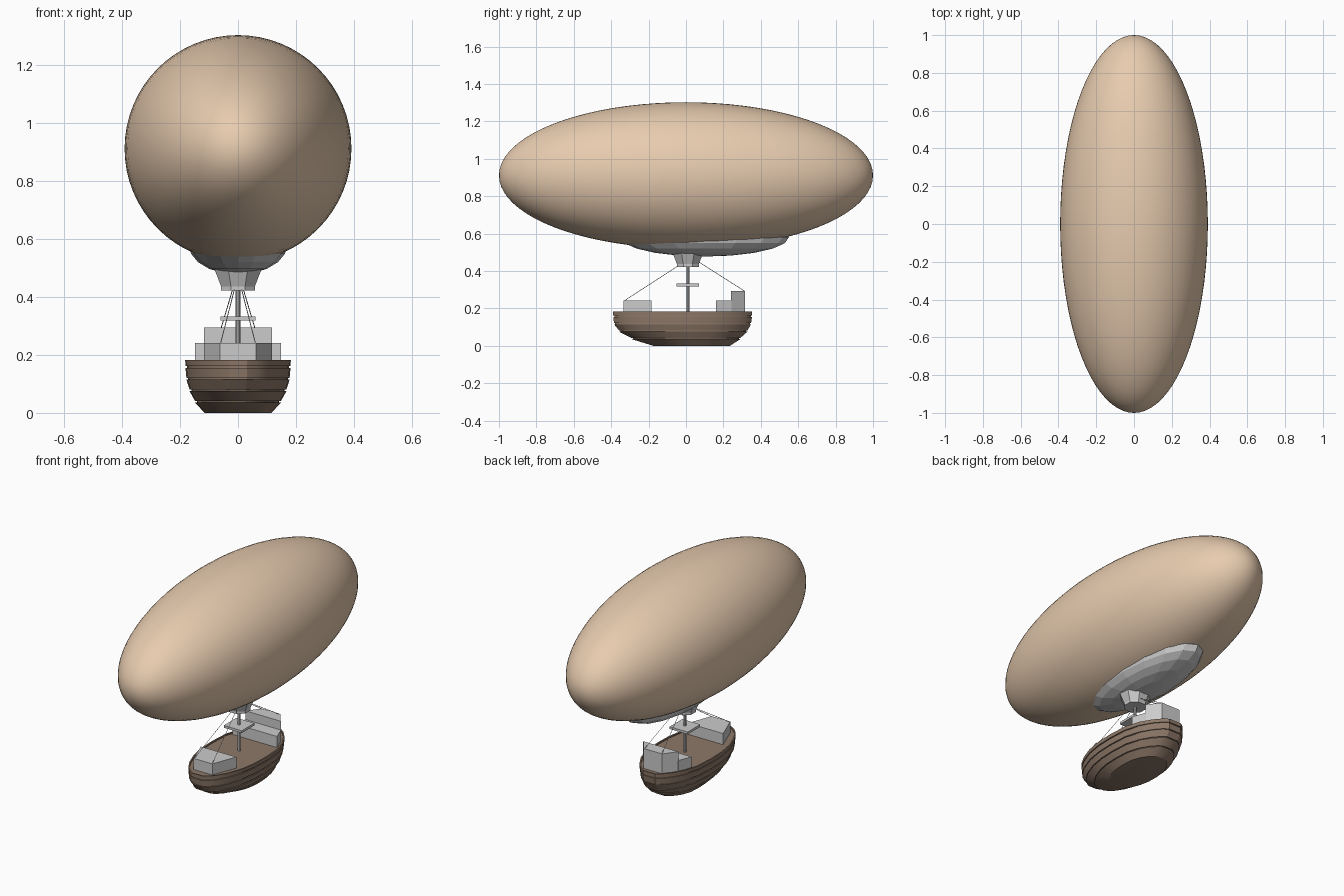
import bpy, bmesh, math
from mathutils import Vector

if "Cube" in bpy.data.objects:
    bpy.data.objects.remove(bpy.data.objects["Cube"])


def material(name, rgb):
    m = bpy.data.materials.new(name)
    m.diffuse_color = (*rgb, 1)
    m.use_nodes = True
    m.node_tree.nodes["Principled BSDF"].inputs["Base Color"].default_value = m.diffuse_color
    return m


TAN = material("canvas", (0.80, 0.60, 0.43))
BROWN = material("wood", (0.27, 0.19, 0.14))


def make(name, bm, mat=None, smooth=None):
    bmesh.ops.recalc_face_normals(bm, faces=bm.faces[:])
    me = bpy.data.meshes.new(name)
    bm.to_mesh(me)
    bm.free()
    ob = bpy.data.objects.new(name, me)
    bpy.context.collection.objects.link(ob)
    if mat:
        me.materials.append(mat)
    if smooth:
        bpy.ops.object.select_all(action='DESELECT')
        ob.select_set(True)
        bpy.context.view_layer.objects.active = ob
        bpy.ops.object.shade_smooth_by_angle(angle=math.radians(smooth))
    return ob


def loft(name, rings, mat=None, smooth=None):
    """Skin between closed rings of equal length, with end caps."""
    bm = bmesh.new()
    vs = [[bm.verts.new(p) for p in r] for r in rings]
    n = len(rings[0])
    for a, b in zip(vs, vs[1:]):
        for i in range(n):
            j = (i + 1) % n
            bm.faces.new((a[i], a[j], b[j], b[i]))
    bm.faces.new(vs[0])
    bm.faces.new(vs[-1])
    return make(name, bm, mat, smooth)


def ellipsoid(name, loc, radii, u, v, axis_y=False, mat=None, smooth=None):
    bm = bmesh.new()
    bmesh.ops.create_uvsphere(bm, u_segments=u, v_segments=v, radius=1)
    for vert in bm.verts:
        x, y, z = vert.co
        if axis_y:
            y, z = -z, y
        vert.co = Vector((x * radii[0], y * radii[1], z * radii[2])) + Vector(loc)
    return make(name, bm, mat, smooth)


def circle(r, z, n, y=0.0, turn=0.0):
    return [(r * math.cos(turn + math.tau * i / n),
             y + r * math.sin(turn + math.tau * i / n), z) for i in range(n)]


def cabin(name, y0, w0, y1, w1, z0, z1):
    """Block whose plan tapers from half width w0 at y0 to w1 at y1."""
    plan = [(-w0, y0), (w0, y0), (w1, y1), (-w1, y1)]
    return loft(name, [[(x, y, z) for x, y in plan] for z in (z0, z1)])


def rod(name, a, b, r, n=6):
    a, b = Vector(a), Vector(b)
    q = (b - a).to_track_quat('Z', 'Y')
    return loft(name, [[p + q @ Vector(c) for c in circle(r, 0, n)] for p in (a, b)])


# Gas envelope and the faceted keel under it
ellipsoid("envelope", (0, 0, 0.911), (0.391, 1.0, 0.391), 64, 40, True, TAN, 60)
ellipsoid("keel", (0, 0.10, 0.58), (0.17, 0.45, 0.103), 16, 10)

# Mast, its socket and the lookout platform
MY = 0.01
t = math.pi / 8
loft("mast_socket", [circle(0.063, 0.422, 8, MY, t), circle(0.063, 0.436, 8, MY, t),
                     circle(0.092, 0.505, 8, MY, t)])
rod("mast", (0, MY, 0.16), (0, MY, 0.48), 0.008, 8)
cabin("lookout_platform", MY - 0.06, 0.06, MY + 0.06, 0.06, 0.318, 0.332)

# Hull: plan outline (position along hull, relative half width) lofted over levels
OUTLINE = [(0, .17), (.03, .36), (.07, .52), (.15, .71), (.27, .89), (.40, .98), (.54, 1),
           (.70, .96), (.82, .81), (.91, .60), (.97, .39), (1, .22)]


def hull_ring(z, front, back, half, inset=0.0):
    front, back, half = front + inset, back - inset, half - inset
    side = [(w * half, front + s * (back - front)) for s, w in OUTLINE]
    return [(x, y, z) for x, y in side] + [(-x, y, z) for x, y in reversed(side)]


LEVELS = [(0.0, -.175, .235, .115), (.038, -.290, .290, .148), (.078, -.357, .328, .167),
          (.118, -.385, .348, .178), (.158, -.389, .353, .181), (.182, -.390, .354, .182)]
rings = [hull_ring(*LEVELS[0])]
for lev in LEVELS[1:-1]:
    # narrow groove between planks
    z = lev[0]
    rings += [hull_ring(z - .003, *lev[1:]), hull_ring(z - .003, *lev[1:], .006),
              hull_ring(z + .003, *lev[1:], .006), hull_ring(z + .003, *lev[1:])]
rings += [hull_ring(*LEVELS[-1]), hull_ring(*LEVELS[-1], .008),
          hull_ring(.174, *LEVELS[-1][1:], .008)]
loft("hull", rings, BROWN, 25)

# Deck cabins
cabin("bow_cabin", -.333, .062, -.185, .118, .172, .241)
cabin("stern_step", .16, .148, .242, .118, .172, .241)
cabin("stern_cabin", .240, .117, .315, .062, .172, .294)

# Rigging lines
for s, side in ((-1, "left"), (1, "right")):
    rod("bow_rope_" + side, (s * .010, MY - .04, .435), (s * .060, -.331, .240), .0015, 4)
    rod("stern_rope_" + side, (s * .012, MY + .06, .447), (s * .058, .312, .293), .0015, 4)
